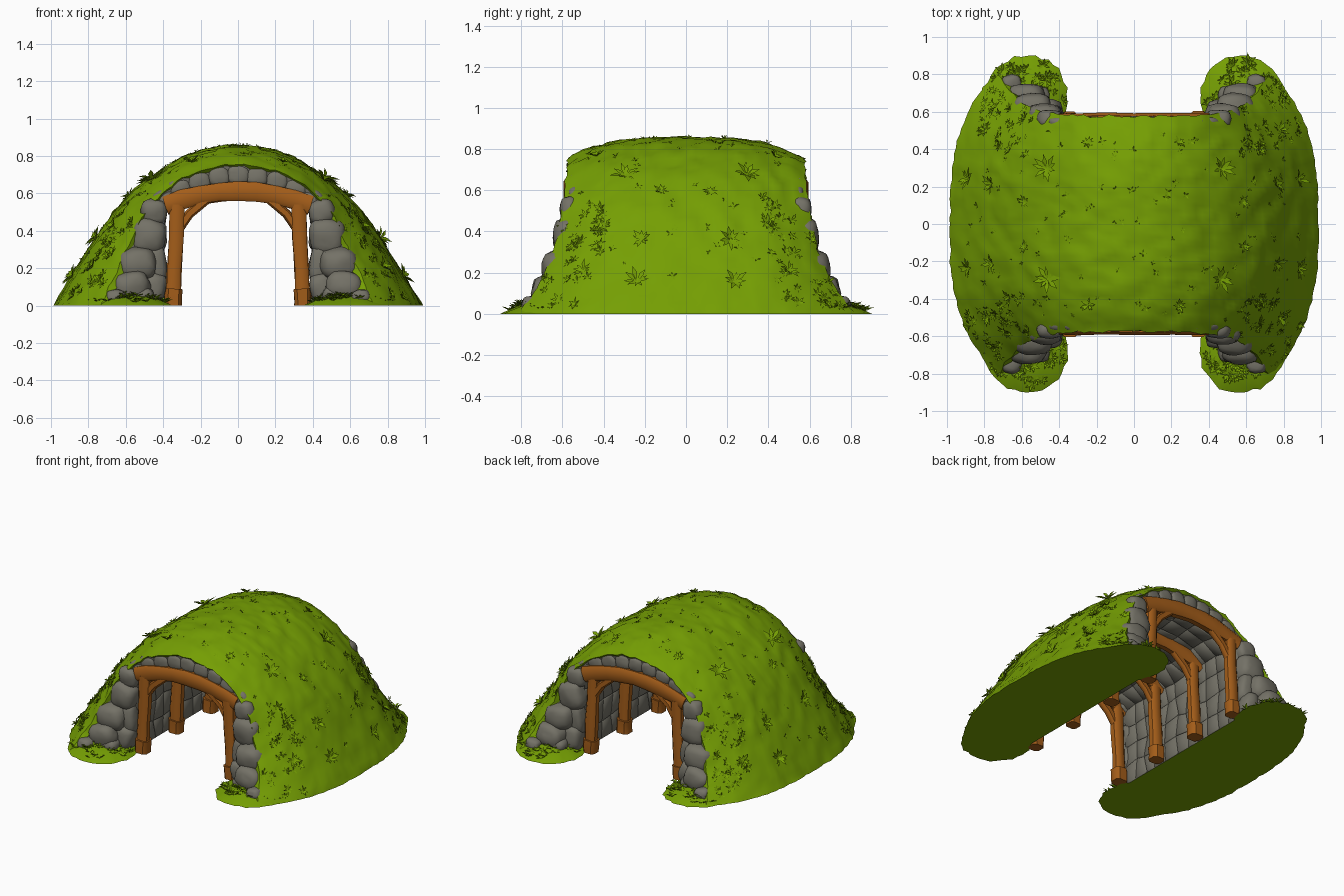
import bpy, bmesh, math, random
from mathutils import Vector, Matrix, noise

if "Cube" in bpy.data.objects:
    bpy.data.objects.remove(bpy.data.objects["Cube"])

random.seed(4)


def material(name, rgb):
    m = bpy.data.materials.new(name)
    m.diffuse_color = (*rgb, 1)
    m.use_nodes = True
    m.node_tree.nodes["Principled BSDF"].inputs["Base Color"].default_value = m.diffuse_color
    return m


GRASS = material("grass green", (0.178, 0.345, 0.001))
STONE = material("stone grey", (0.175, 0.167, 0.135))
WOOD = material("wood brown", (0.37, 0.11, 0.01))


def finish(bm, name, mat, angle=40, normals=True):
    if normals:
        bmesh.ops.recalc_face_normals(bm, faces=bm.faces)
    me = bpy.data.meshes.new(name)
    bm.to_mesh(me)
    bm.free()
    me.materials.append(mat)
    me.polygons.foreach_set("use_smooth", [True] * len(me.polygons))
    me.set_sharp_from_angle(angle=math.radians(angle))
    ob = bpy.data.objects.new(name, me)
    bpy.context.collection.objects.link(ob)
    return ob


def grid(bm, rows):
    """Skin a list of equally long rows of points."""
    vs = [[bm.verts.new(p) for p in r] for r in rows]
    return [bm.faces.new((a[i], a[i + 1], b[i + 1], b[i]))
            for a, b in zip(vs, vs[1:]) for i in range(len(a) - 1)]


# Half profiles from the ground to the crown: hill middle, hill mouth edge, tunnel
MID = [(.985, 0, 0), (.9, 0, .14), (.8, 0, .3), (.7, 0, .45), (.58, 0, .59),
       (.45, 0, .70), (.3, 0, .79), (.15, 0, .84), (0, 0, .86)]
EDGE = [(.73, .82, 0), (.69, .75, .09), (.64, .69, .2), (.58, .64, .33), (.515, .61, .47),
        (.42, .59, .585), (.3, .58, .68), (.15, .575, .735), (0, .575, .755)]
TUN = [(.40, .56, 0), (.40, .56, .12), (.40, .56, .24), (.40, .56, .36), (.395, .56, .48),
       (.36, .56, .56), (.25, .56, .615), (.12, .56, .64), (0, .56, .65)]


def along(ctrl, s):
    """Smooth point on a mirrored profile, s = 1 right foot, 0 crown, -1 left foot."""
    full = [Vector(p) for p in ctrl] + [Vector((-p[0], p[1], p[2])) for p in ctrl[-2::-1]]
    u = (1 - s) * 8
    i = min(int(u), 15)
    f = u - i
    p0, p1, p2, p3 = (full[max(0, min(16, j))] for j in range(i - 1, i + 3))
    return 0.5 * (2 * p1 + (p2 - p0) * f + (2 * p0 - 5 * p1 + 4 * p2 - p3) * f * f
                  + (3 * p1 - p0 - 3 * p2 + p3) * f ** 3)


def hill(s, v):
    m, e = along(MID, s), along(EDGE, s)
    k = abs(v) ** 3
    p = Vector((m.x + (e.x - m.x) * k, e.y * v, m.z + (e.z - m.z) * k))
    out = Vector((p.x, 0, p.z)).normalized()
    p += out * (0.010 * noise.noise(p * 9) + 0.010 * noise.noise(p * 21))
    p.y += 0.014 * v * noise.noise(p * 25) * abs(v) ** 6
    p.z = 0 if abs(s) > .999 else max(0, p.z)
    return p


NS, NV = 72, 48
ss = [1 - 2 * i / NS for i in range(NS + 1)]
vv = [-1 + 2 * j / NV for j in range(NV + 1)]

# Grass mound with its rim curled in towards the stones
bm = bmesh.new()
rows = [[hill(s, v) for s in ss] for v in vv]


def rim(sign):
    out = []
    for s in ss:
        e, t = hill(s, sign), along(TUN, s)
        t.y *= sign
        p = e.lerp(t, 0.16 + 0.06 * noise.noise(e * 30))
        p.y = e.y - sign * 0.02
        p.z = max(0, p.z)
        out.append(p)
    return out


grid(bm, [rim(-1)] + rows + [rim(1)])
finish(bm, "grass_mound", GRASS, 30)

# Undersides of the two banks
bm = bmesh.new()
for s in (1, -1):
    grid(bm, [[hill(s, v) for v in vv],
              [Vector((.4 * s, max(-.57, min(.57, v * .84)), 0)) for v in vv]])
for f in bm.faces:
    f.normal_update()
    if f.normal.z > 0:
        f.normal_flip()
finish(bm, "bank_underside", GRASS, normals=False)

# Low grass toes in front of and beside the stone wings
TOE_X, TOE_Y, TOE_H = .59, .65, .06


def toe(sx, sy, a, r):
    w = 1 + .09 * noise.noise(Vector((math.cos(a) * 5, math.sin(a) * 5, sx + 2 * sy)))
    x = math.cos(a) * r * w * .235
    y = math.sin(a) * r * w * .25
    p = Vector((sx * (TOE_X + x - .10 * y), sy * (TOE_Y + y), TOE_H * (1 - r ** 2.2)))
    p.z += .014 * noise.noise(p * 22) * (1 - r)
    return p


for sx in (-1, 1):
    for sy in (-1, 1):
        bm = bmesh.new()
        n = 40
        grid(bm, [[toe(sx, sy, 2 * math.pi * i / n, r) for i in range(n + 1)]
                  for r in (1, .93, .82, .68, .5, .3, .02)])
        bmesh.ops.remove_doubles(bm, verts=bm.verts, dist=.0004)
        bmesh.ops.holes_fill(bm, edges=bm.edges, sides=0)
        finish(bm, "grass_toe", GRASS)

# Stone end walls between tunnel mouth and grass rim
for sign in (-1, 1):
    bm = bmesh.new()
    rows = []
    for k in (0, .33, .66, .97):
        row = []
        for s in ss:
            t, e = along(TUN, s), along(EDGE, s)
            p = t.lerp(e, k)
            p.y = (p.y - .012) * sign
            row.append(p)
        rows.append(row)
    grid(bm, rows)
    finish(bm, "stone_end_wall", STONE)

# Tunnel lining of raised stone blocks
bm = bmesh.new()
rows = []
for j in range(12):
    row = []
    for i in range(15):
        p = along(TUN, 1 - 2 * i / 14)
        p.y = -.56 + 1.12 * j / 11
        if 0 < j < 11:
            p.y += random.uniform(-.02, .02)
        if 0 < i < 14:
            p.z += random.uniform(-.015, .012)
        row.append(p)
    rows.append(row)
faces = grid(bm, rows)
for f in faces:
    f.normal_update()
    c = f.calc_center_median()
    if f.normal.dot(Vector((c.x, 0, c.z - .3))) > 0:
        f.normal_flip()
bmesh.ops.inset_individual(bm, faces=faces, thickness=.008, depth=.007)
finish(bm, "tunnel_lining", STONE, 70, normals=False)


# Rounded boulders: wings (x, y, z, three radii) and the arch course
def boulder(bm, loc, rad, tilt=0):
    res = bmesh.ops.create_icosphere(bm, subdivisions=3, radius=1)["verts"]
    off = Vector((random.random() * 50, 0, 0))
    mat = Matrix.Translation(loc) @ Matrix.Rotation(tilt, 4, 'Y')
    for v in res:
        c = v.co
        box = max(abs(c.x), abs(c.y), abs(c.z))
        q = c * (1 + .3 * (1 / box - 1)) * (1 + .1 * noise.noise(c * 1.4 + off))
        v.co = mat @ Vector((q.x * rad[0], q.y * rad[1], q.z * rad[2]))
        v.co.z = max(v.co.z, .001)


WING = [(.45, .56, .50, .07, .052, .07), (.475, .57, .37, .095, .075, .10),
        (.54, .615, .22, .105, .085, .09), (.435, .575, .22, .055, .06, .11),
        (.45, .60, .09, .065, .065, .09), (.57, .67, .10, .10, .08, .085),
        (.52, .68, .05, .07, .06, .055), (.655, .745, .045, .055, .055, .04)]
for sy in (-1, 1):
    for sx in (-1, 1):
        bm = bmesh.new()
        for x, y, z, *r in WING:
            boulder(bm, (sx * x, sy * y, z), r, random.uniform(-.25, .25))
        finish(bm, "wing_boulders", STONE, 60)
    bm = bmesh.new()
    for i in range(9):
        s = .38 - .76 * i / 8
        p = along(TUN, s).lerp(along(EDGE, s), .5)
        boulder(bm, (p.x, sy * .54, p.z - .005), (.062, .035, .056), p.x * .9)
    finish(bm, "arch_stones", STONE, 60)


# Timber frames
def timber(bm, pts, w, d, y):
    """Chamfered beam along (x, z) points; w and d are half sizes."""
    pts = [Vector((x, y, z)) for x, z in pts]
    rings = []
    for i, p in enumerate(pts):
        t = (pts[min(i + 1, len(pts) - 1)] - pts[max(i - 1, 0)]).normalized()
        n = Vector((t.z, 0, -t.x))
        k = random.uniform(.93, 1.07)
        rings.append([bm.verts.new(p + n * a * w * k + Vector((0, b * d * k, 0))) for a, b in
                      ((1, .55), (.6, 1), (-.6, 1), (-1, .55), (-1, -.55), (-.6, -1), (.6, -1), (1, -.55))])
    for a, b in zip(rings, rings[1:]):
        for i in range(8):
            bm.faces.new((a[i], a[(i + 1) % 8], b[(i + 1) % 8], b[i]))
    bm.faces.new(rings[0])
    bm.faces.new(rings[-1])


for y in (-.56, -.19, .19, .56):
    bm = bmesh.new()
    timber(bm, [(x, .612 - .5 * x * x) for x in (-.39, -.3, -.2, -.1, 0, .1, .2, .3, .39)], .05, .033, y)
    for sx in (-1, 1):
        timber(bm, [(sx * x, z) for x, z in ((.345, .06), (.34, .2), (.33, .36), (.325, .54))], .038, .032, y)
        timber(bm, [(sx * x, z) for x, z in ((.346, 0), (.346, .045), (.343, .09))], .044, .042, y)
        timber(bm, [(sx * x, z) for x, z in ((.315, .41), (.26, .49), (.17, .565))], .024, .022, y)
    finish(bm, "timber_frame", WOOD, 45)

# Leafy tufts
tufts = bmesh.new()


def tuft(p, n, size, blades):
    q = n.to_track_quat('Z', 'Y')
    start = random.random() * 6
    for i in range(blades):
        a = start + 2 * math.pi * i / blades + random.uniform(-.2, .2)
        ln = size * random.uniform(.75, 1.15)
        lift = random.uniform(.25, .75)
        out = Vector((math.cos(a), math.sin(a), 0))
        side = Vector((-out.y, out.x, 0)) * ln * .17
        mid = out * ln * .5 + Vector((0, 0, ln * lift * .6))
        tip = out * ln + Vector((0, 0, ln * lift * .8))
        vs = [tufts.verts.new(p + q @ c) for c in (Vector((0, 0, -.004)), mid - side, tip, mid + side)]
        for v in vs:
            v.co.z = max(v.co.z, .001)
        tufts.faces.new(vs)


def hill_tuft(s, v, size, blades=7):
    p = hill(s, v)
    n = (hill(s - .02, v) - hill(s + .02, v)).cross(hill(s, v + .02) - hill(s, v - .02)).normalized()
    if n.dot(Vector((p.x, 0, p.z))) < 0:
        n = -n
    tuft(p, n, size, blades)


for sx in (-1, 1):
    for sy in (-1, 1):
        for s, v, size in ((.39, .5, .075), (.70, .32, .06), (.86, .32, .06), (.5, .2, .04),
                           (.62, .62, .05), (.2, .75, .04), (.8, .7, .05)):
            hill_tuft(sx * s, sy * v, size, 9)
        for i in range(36):
            hill_tuft(sx * random.uniform(.5, .95), sy * random.uniform(.6, .97), random.uniform(.022, .038), 6)
        for i in range(30):
            hill_tuft(sx * random.uniform(0, .85), sy * random.uniform(0, .85), random.uniform(.012, .026), 4)
        for i in range(36):
            p = toe(sx, sy, random.uniform(-.3, math.pi + .1), random.uniform(.35, .9))
            tuft(p, Vector((0, 0, 1)), random.uniform(.028, .045), 7)
finish(tufts, "leaf_tufts", GRASS, normals=False)
